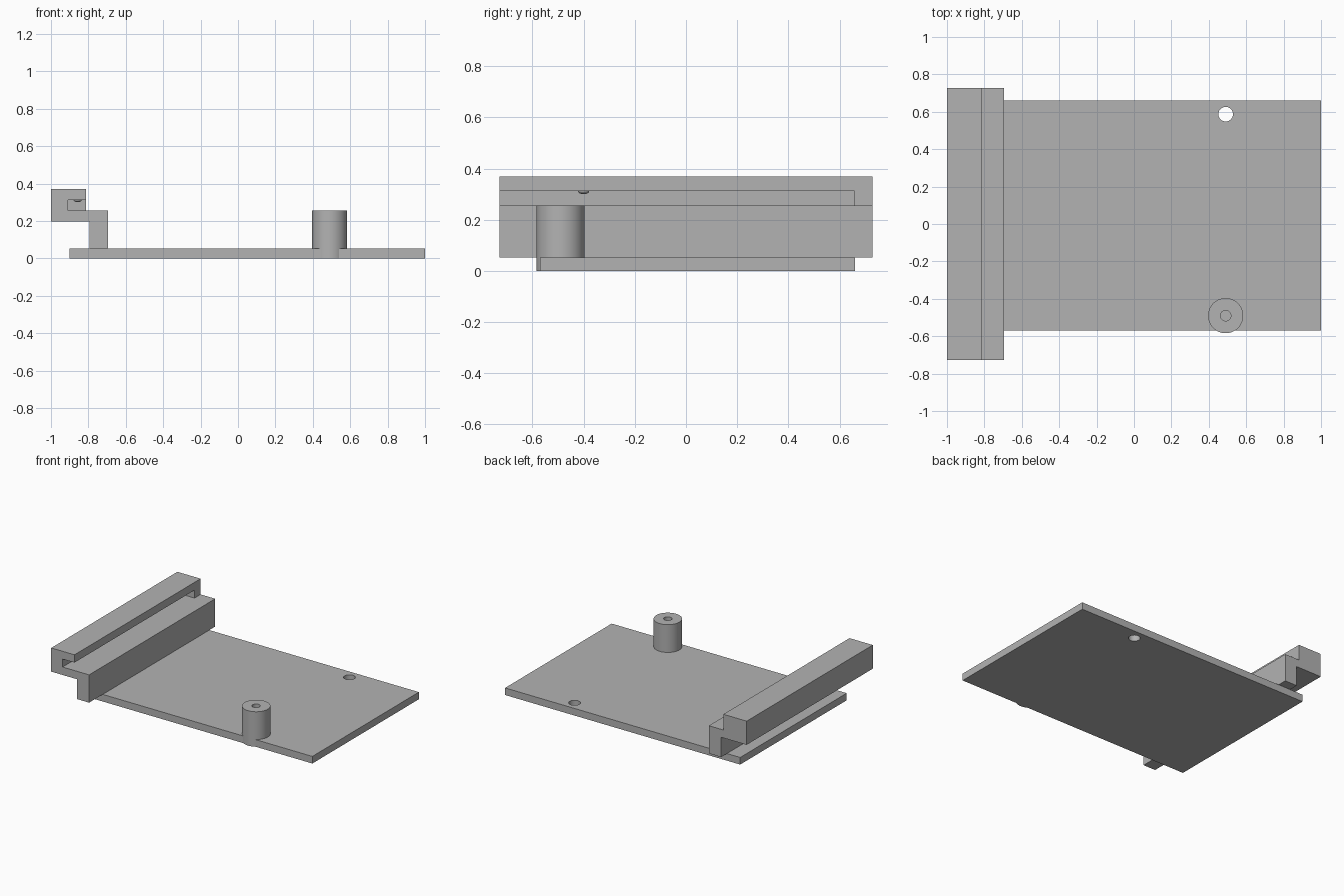
import bpy
import bmesh
from math import radians

old = bpy.data.objects.get("Cube")
if old:
    bpy.data.objects.remove(old, do_unlink=True)

grey = bpy.data.materials.new("matte grey")
grey.use_nodes = True
COLOUR = (0.45, 0.45, 0.45, 1)
grey.diffuse_color = COLOUR
grey.node_tree.nodes["Principled BSDF"].inputs["Base Color"].default_value = COLOUR


def finish(obj, name):
    obj.name = name
    obj.data.materials.clear()
    obj.data.materials.append(grey)
    return obj


def box(name, x0, x1, y0, y1, z0, z1):
    bpy.ops.mesh.primitive_cube_add(
        size=1, location=((x0 + x1) / 2, (y0 + y1) / 2, (z0 + z1) / 2))
    obj = bpy.context.object
    obj.scale = (x1 - x0, y1 - y0, z1 - z0)
    bpy.ops.object.transform_apply(location=True, rotation=False, scale=True)
    return finish(obj, name)


def cylinder(name, x, y, radius, z0, z1):
    bpy.ops.mesh.primitive_cylinder_add(
        vertices=64, radius=radius, depth=z1 - z0, location=(x, y, (z0 + z1) / 2))
    return finish(bpy.context.object, name)


def combine(target, tool, operation):
    """Apply a boolean and remove its tool."""
    mod = target.modifiers.new(operation.title(), "BOOLEAN")
    mod.operation = operation
    mod.solver = "EXACT"
    mod.object = tool
    bpy.context.view_layer.objects.active = target
    bpy.ops.object.modifier_apply(modifier=mod.name)
    bpy.data.objects.remove(tool, do_unlink=True)


def smooth(obj):
    bpy.ops.object.select_all(action="DESELECT")
    obj.select_set(True)
    bpy.context.view_layer.objects.active = obj
    bpy.ops.object.shade_smooth_by_angle(angle=radians(30))


PLATE_TOP = 0.052
POST_X, POST_Y = 0.49, -0.49

# Base plate with its standing post, blind screw hole and through hole
plate = box("base_plate", -0.9, 1, -0.57, 0.66, 0, PLATE_TOP)
combine(plate, cylinder("post", POST_X, POST_Y, 0.094, 0, 0.255), "UNION")
combine(plate, cylinder("screw_hole", POST_X, POST_Y, 0.028, PLATE_TOP, 0.4), "DIFFERENCE")
combine(plate, cylinder("through_hole", POST_X, 0.587, 0.039, -0.1, 0.2), "DIFFERENCE")
smooth(plate)

# Stepped rail, extruded along y from its cross-section
HALF = 0.728
section = [(-1, 0.197), (-0.793, 0.197), (-0.793, PLATE_TOP), (-0.694, PLATE_TOP),
           (-0.694, 0.255), (-0.908, 0.255), (-0.908, 0.313), (-0.812, 0.313),
           (-0.812, 0.37), (-1, 0.37)]
bm = bmesh.new()
face = bm.faces.new([bm.verts.new((x, -HALF, z)) for x, z in section])
made = bmesh.ops.extrude_face_region(bm, geom=[face])
moved = [v for v in made["geom"] if isinstance(v, bmesh.types.BMVert)]
bmesh.ops.translate(bm, verts=moved, vec=(0, 2 * HALF, 0))
bmesh.ops.recalc_face_normals(bm, faces=bm.faces)
mesh = bpy.data.meshes.new("slotted_rail")
bm.to_mesh(mesh)
bm.free()
rail = bpy.data.objects.new("slotted_rail", mesh)
bpy.context.collection.objects.link(rail)
finish(rail, "slotted_rail")

# Stop closing the back end of the slot
box("slot_stop", -0.908, -0.812, 0.658, HALF, 0.255, 0.313)

# Small locating bump under the slot roof
bpy.ops.mesh.primitive_uv_sphere_add(
    segments=32, ring_count=16, radius=0.022, location=(-0.857, -0.4, 0.313))
bump = finish(bpy.context.object, "locating_bump")
bump.scale.z = 0.6
smooth(bump)
